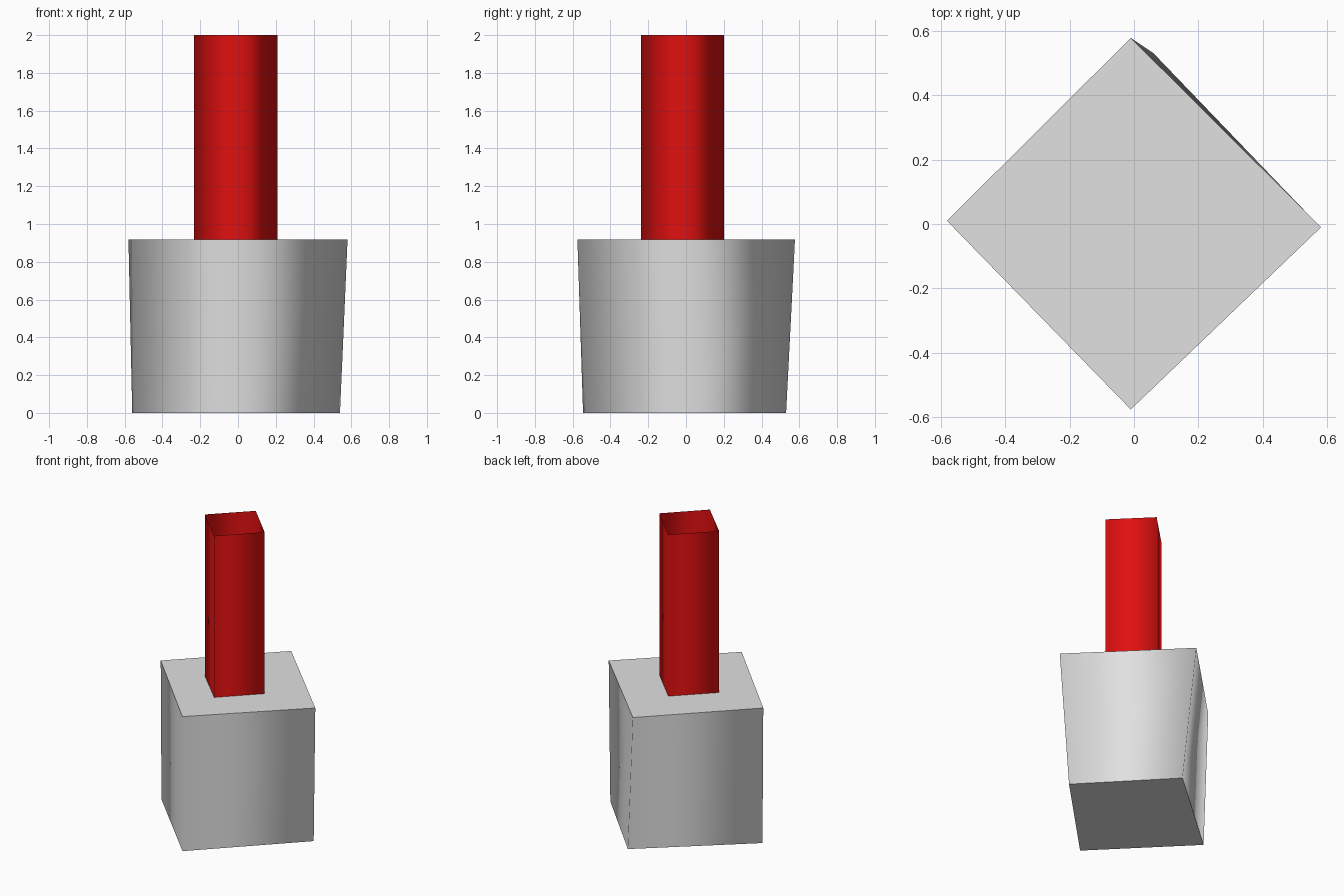
import bpy, bmesh

if "Cube" in bpy.data.objects:
    bpy.data.objects.remove(bpy.data.objects["Cube"])


def material(name, rgb):
    m = bpy.data.materials.new(name)
    m.diffuse_color = (*rgb, 1)
    m.use_nodes = True
    m.node_tree.nodes["Principled BSDF"].inputs["Base Color"].default_value = m.diffuse_color
    return m


def four_sided(name, bottom, top, z0, z1, mat, capped):
    """Loft between two corner loops; sides shade smoothly, rims stay sharp."""
    bm = bmesh.new()
    low = [bm.verts.new((x, y, z0)) for x, y in bottom]
    high = [bm.verts.new((x, y, z1)) for x, y in top]
    for i in range(4):
        j = (i + 1) % 4
        bm.faces.new((low[i], low[j], high[j], high[i])).smooth = True
    if capped:
        bm.faces.new(high)
        bm.faces.new(low[::-1])
    for e in bm.edges:
        a, b = e.verts
        e.smooth = abs(a.co.z - b.co.z) > 0.1
    me = bpy.data.meshes.new(name)
    bm.to_mesh(me)
    bm.free()
    me.materials.append(mat)
    ob = bpy.data.objects.new(name, me)
    bpy.context.collection.objects.link(ob)
    return ob


grey = material("light_grey", (0.75, 0.75, 0.75))
red = material("bright_red", (0.75, 0.005, 0.005))

# Slightly skewed, tapering solid block set corner-on (left, front, right, back)
four_sided("base_block",
           [(-0.56, -0.01), (-0.03, -0.545), (0.54, 0.03), (0.06, 0.53)],
           [(-0.58, 0.01), (-0.01, -0.575), (0.58, -0.01), (-0.01, 0.577)],
           0, 0.918, grey, True)

# Thin open square tube standing on the block
square = [(-0.233, -0.018), (-0.01, -0.238), (0.21, -0.018), (-0.01, 0.202)]
four_sided("red_tube", square, square, 0.918, 2.0, red, False)
